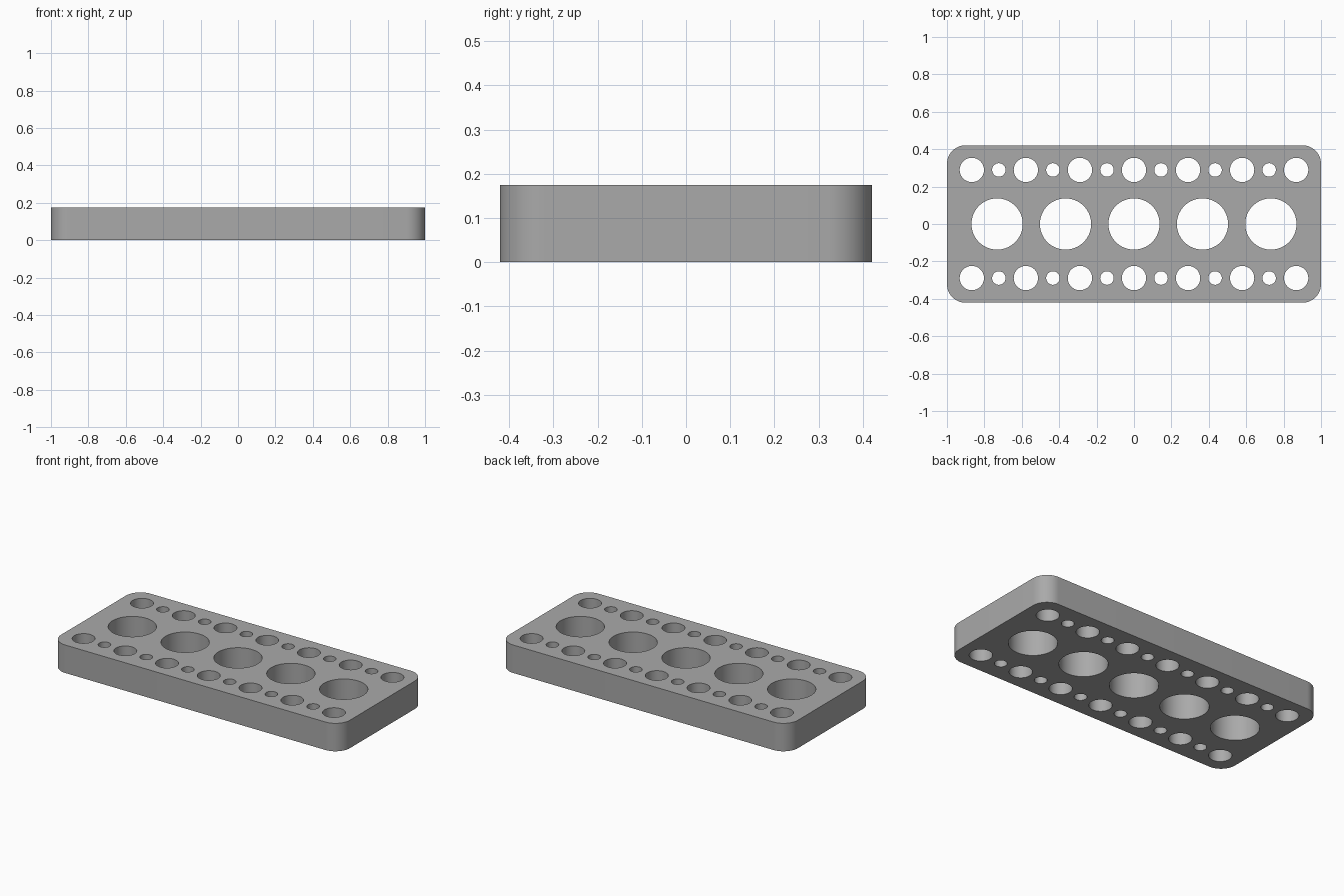
import bpy
import bmesh
from math import cos, sin, pi
from mathutils import Vector

cube = bpy.data.objects.get("Cube")
if cube:
    bpy.data.objects.remove(cube, do_unlink=True)

LENGTH, DEPTH, HEIGHT = 2.0, 0.842, 0.175
CORNER = 0.1
PITCH = 0.289       # spacing of the medium holes, also the row offset
BIG_PITCH = 0.366

grey = bpy.data.materials.new("plain grey")
grey.use_nodes = True
grey.diffuse_color = (0.4, 0.4, 0.4, 1)
grey.node_tree.nodes["Principled BSDF"].inputs["Base Color"].default_value = grey.diffuse_color


def arc(cx, cy, radius, start, sweep, steps):
    return [(cx + radius * cos(start + sweep * i / steps),
             cy + radius * sin(start + sweep * i / steps)) for i in range(steps)]


def add_prism(bm, outline, bottom, top):
    """Extrude a closed outline into a solid."""
    face = bm.faces.new([bm.verts.new((x, y, bottom)) for x, y in outline])
    result = bmesh.ops.extrude_face_region(bm, geom=[face], use_keep_orig=True)
    verts = [v for v in result["geom"] if isinstance(v, bmesh.types.BMVert)]
    bmesh.ops.translate(bm, verts=verts, vec=Vector((0, 0, top - bottom)))


def make_object(name, bm):
    bmesh.ops.recalc_face_normals(bm, faces=bm.faces)
    mesh = bpy.data.meshes.new(name)
    bm.to_mesh(mesh)
    bm.free()
    mesh.materials.append(grey)
    obj = bpy.data.objects.new(name, mesh)
    bpy.context.collection.objects.link(obj)
    return obj


# Rounded rectangular plate
bm = bmesh.new()
outline = []
for i, (sx, sy) in enumerate([(1, 1), (-1, 1), (-1, -1), (1, -1)]):
    cx, cy = sx * (LENGTH / 2 - CORNER), sy * (DEPTH / 2 - CORNER)
    corner = arc(cx, cy, CORNER, i * pi / 2, pi / 2, 16)
    end = (i + 1) * pi / 2
    outline += corner + [(cx + CORNER * cos(end), cy + CORNER * sin(end))]
add_prism(bm, outline, 0, HEIGHT)
plate = make_object("drilled_plate", bm)

# Hole layout: large holes in the middle, medium and small ones alternating in two rows
holes = [(i * BIG_PITCH, 0, 0.137) for i in range(-2, 3)]
for y in (-PITCH, PITCH):
    holes += [(i * PITCH, y, 0.065) for i in range(-3, 4)]
    holes += [((i + 0.5) * PITCH, y, 0.036) for i in range(-3, 3)]

bm = bmesh.new()
for x, y, radius in holes:
    add_prism(bm, arc(x, y, radius, 0, 2 * pi, 64), -0.1, HEIGHT + 0.1)
cutter = make_object("hole_cutter", bm)
cutter.hide_render = True

# Drill the plate, then discard the cutter
bpy.ops.object.select_all(action="DESELECT")
plate.select_set(True)
bpy.context.view_layer.objects.active = plate
drill = plate.modifiers.new("drill", "BOOLEAN")
drill.operation = "DIFFERENCE"
drill.solver = "EXACT"
drill.object = cutter
bpy.ops.object.modifier_apply(modifier=drill.name)
bpy.data.objects.remove(cutter, do_unlink=True)
bpy.ops.object.shade_smooth_by_angle(angle=pi / 6)
